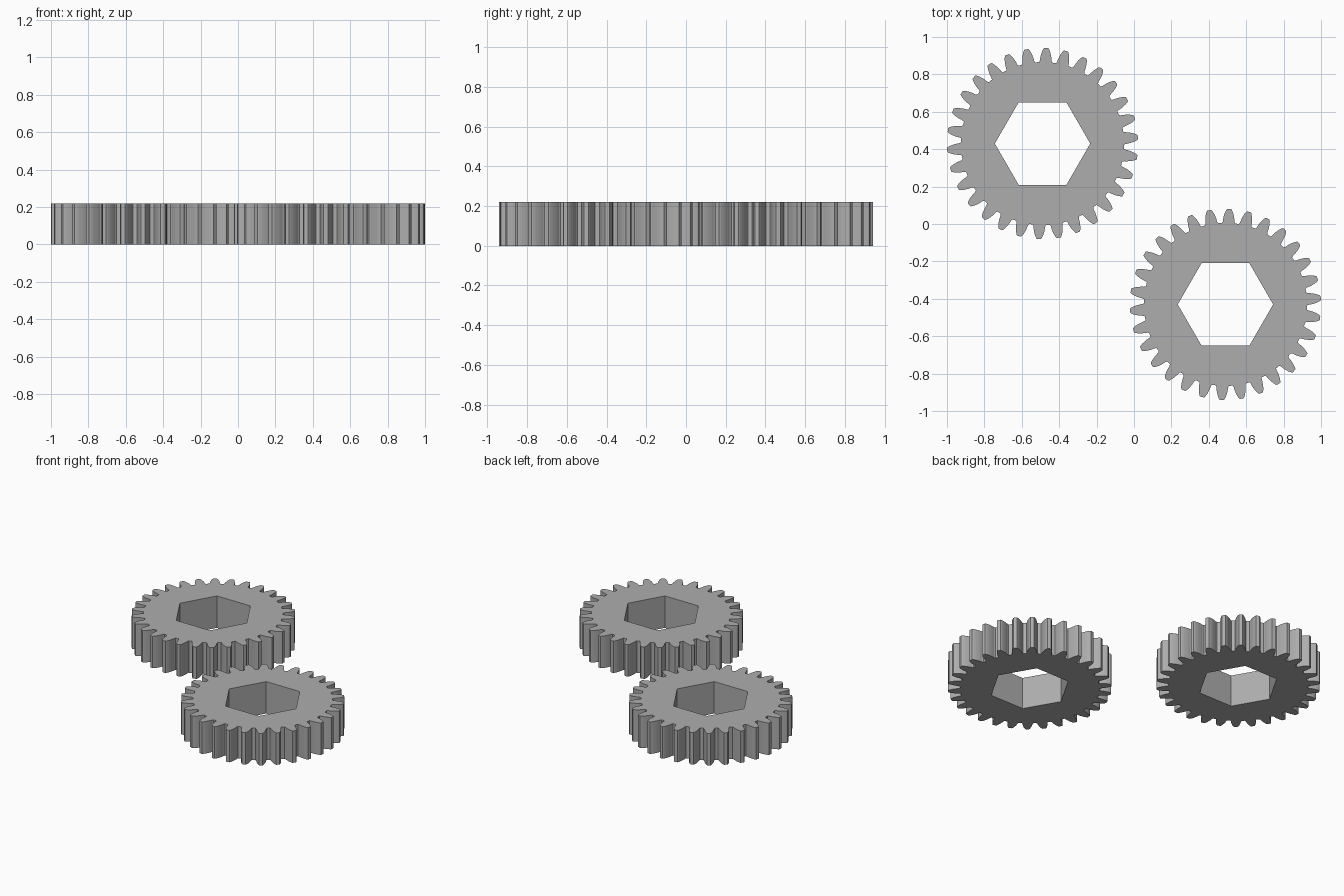
import bpy, bmesh, math

if "Cube" in bpy.data.objects:
    bpy.data.objects.remove(bpy.data.objects["Cube"])

TEETH = 30
HEIGHT = 0.22
TIP_ANGLE = math.radians(87.8)
HEX_RADIUS = 0.255
# (radius, half angle in degrees) up one tooth flank
FLANK = [(0.436, 4.6), (0.445, 4.05), (0.46, 3.7), (0.475, 3.2),
         (0.49, 2.6), (0.503, 1.9), (0.511, 1.25)]

steel = bpy.data.materials.new("grey steel")
steel.diffuse_color = (0.42, 0.42, 0.42, 1)
steel.use_nodes = True
steel.node_tree.nodes["Principled BSDF"].inputs["Base Color"].default_value = steel.diffuse_color


def polar(r, a):
    return (r * math.cos(a), r * math.sin(a), 0)


def gear_outline():
    pts = []
    for i in range(TEETH):
        mid = TIP_ANGLE + i * math.tau / TEETH
        pts += [polar(r, mid - math.radians(h)) for r, h in FLANK]
        pts += [polar(r, mid + math.radians(h)) for r, h in reversed(FLANK)]
    return pts


def make_gear(name, x, y):
    bm = bmesh.new()
    # toothed rim and hexagonal bore, filled between the two loops
    edges = []
    hexagon = [polar(HEX_RADIUS, i * math.tau / 6) for i in range(6)]
    for loop in (gear_outline(), hexagon):
        vs = [bm.verts.new(p) for p in loop]
        edges += [bm.edges.new((vs[i - 1], vs[i])) for i in range(len(vs))]
    bmesh.ops.triangle_fill(bm, use_beauty=True, edges=edges)
    # thicken into a solid
    res = bmesh.ops.extrude_face_region(bm, geom=bm.faces[:], use_keep_orig=True)
    top = [v for v in res["geom"] if isinstance(v, bmesh.types.BMVert)]
    bmesh.ops.translate(bm, verts=top, vec=(0, 0, HEIGHT))
    bmesh.ops.recalc_face_normals(bm, faces=bm.faces[:])
    mesh = bpy.data.meshes.new(name)
    bm.to_mesh(mesh)
    bm.free()
    mesh.materials.append(steel)
    obj = bpy.data.objects.new(name, mesh)
    obj.location = (x, y, 0)
    bpy.context.collection.objects.link(obj)


make_gear("back_left_gear", -0.489, 0.43)
make_gear("front_right_gear", 0.489, -0.43)
